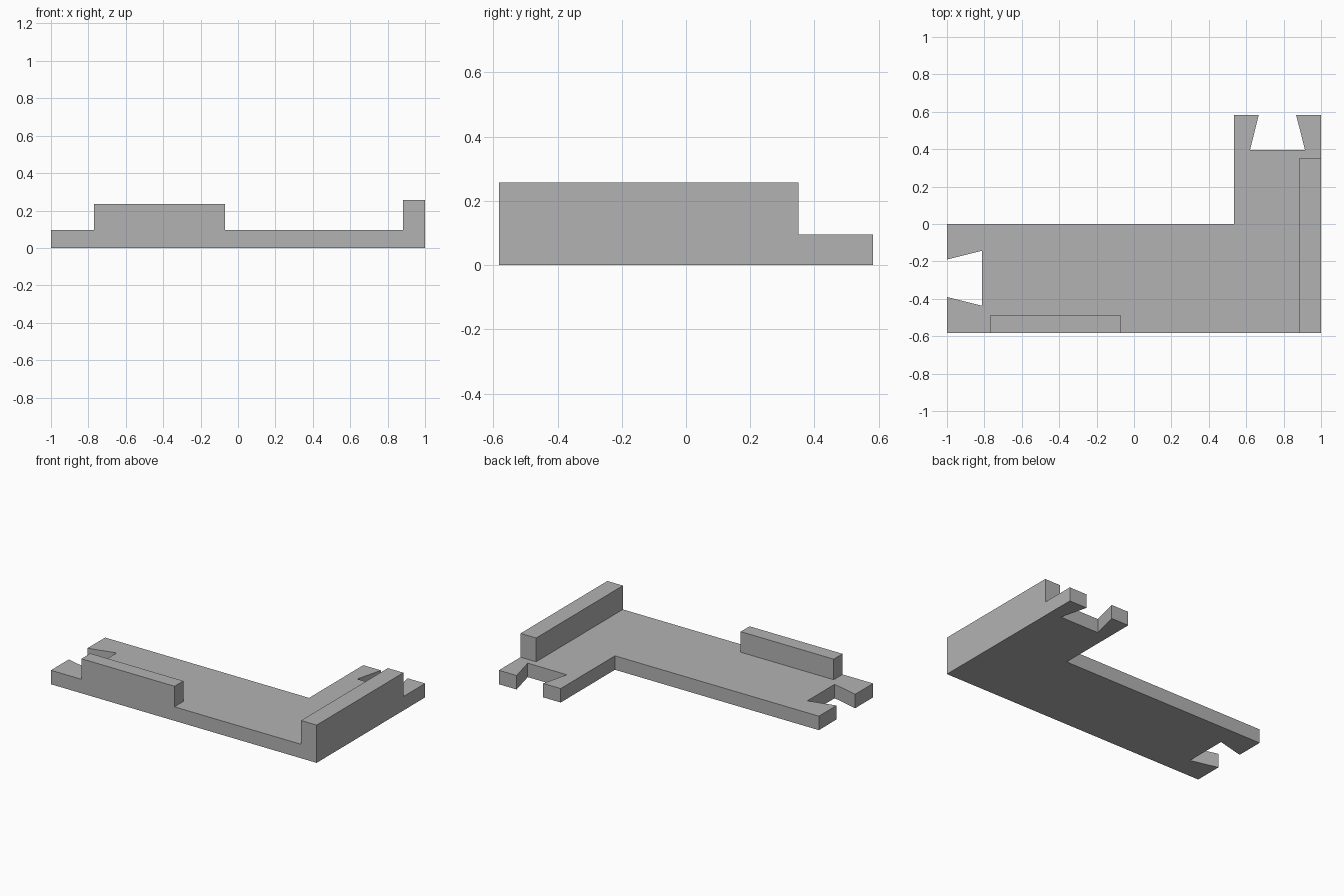
import bpy
import bmesh

cube = bpy.data.objects.get("Cube")
if cube:
    bpy.data.objects.remove(cube, do_unlink=True)

grey = bpy.data.materials.new("plain_grey")
grey.use_nodes = True
colour = (0.45, 0.45, 0.45, 1)
grey.diffuse_color = colour
grey.node_tree.nodes["Principled BSDF"].inputs["Base Color"].default_value = colour


def extrude_outline(name, outline, bottom, top):
    """Flat-faced prism from a plan outline."""
    bm = bmesh.new()
    face = bm.faces.new([bm.verts.new((x, y, bottom)) for x, y in outline])
    result = bmesh.ops.extrude_face_region(bm, geom=[face])
    raised = [v for v in result["geom"] if isinstance(v, bmesh.types.BMVert)]
    bmesh.ops.translate(bm, verts=raised, vec=(0, 0, top - bottom))
    bmesh.ops.recalc_face_normals(bm, faces=bm.faces)
    mesh = bpy.data.meshes.new(name)
    bm.to_mesh(mesh)
    bm.free()
    mesh.materials.append(grey)
    obj = bpy.data.objects.new(name, mesh)
    bpy.context.collection.objects.link(obj)
    return obj


def rectangle(x0, x1, y0, y1):
    return [(x0, y0), (x1, y0), (x1, y1), (x0, y1)]


def dovetail(centre):
    """Notch corners as (position along the edge, depth into the slab)."""
    mouth, root, depth = 0.1, 0.147, 0.187
    return [(centre + mouth, 0), (centre + root, depth),
            (centre - root, depth), (centre - mouth, 0)]


# L-shaped slab with a dovetail notch in each end
front, back, slab_top = -0.583, 0.583, 0.095
slab = [(-1, front), (1, front), (1, back)]
slab += [(along, back - depth) for along, depth in dovetail(0.767)]
slab += [(0.535, back), (0.535, 0), (-1, 0)]
slab += [(-1 + depth, along) for along, depth in dovetail(-0.29)]
extrude_outline("base_slab", slab, 0, slab_top)

# Raised walls along the front and side edges
extrude_outline("front_wall", rectangle(-0.77, -0.07, front, -0.488), slab_top, 0.235)
extrude_outline("side_wall", rectangle(0.883, 1, front, 0.35), slab_top, 0.257)
